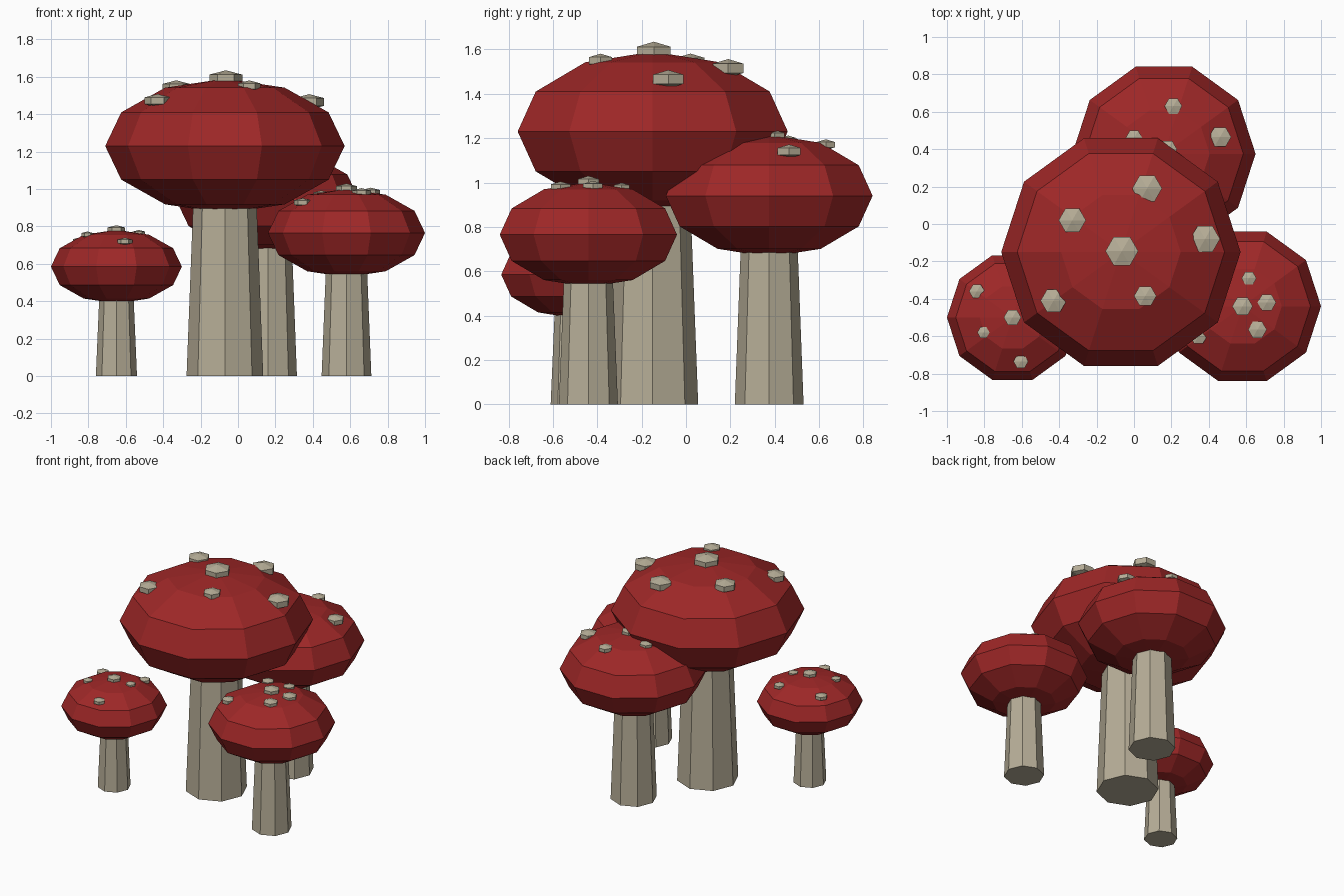
import bpy, bmesh, math

cube = bpy.data.objects.get("Cube")
if cube:
    bpy.data.objects.remove(cube, do_unlink=True)


def material(name, rgb):
    m = bpy.data.materials.new(name)
    m.use_nodes = True
    m.diffuse_color = (*rgb, 1)
    m.node_tree.nodes["Principled BSDF"].inputs["Base Color"].default_value = (*rgb, 1)
    return m


RED = material("cap red", (0.34, 0.02, 0.02))
CREAM = material("stem cream", (0.47, 0.42, 0.31))


def lathe(name, profile, sides, location, mat):
    """Revolve (radius, z) points into flat-shaded facets; a zero radius is a pole."""
    bm = bmesh.new()
    rings = []
    for r, z in profile:
        n = sides if r > 0 else 1
        angles = [math.tau * i / sides for i in range(n)]
        rings.append([bm.verts.new((r * math.cos(a), r * math.sin(a), z)) for a in angles])
    for low, high in zip(rings, rings[1:]):
        for i in range(sides):
            j = i + 1
            corners = [low[i % len(low)], low[j % len(low)],
                       high[j % len(high)], high[i % len(high)]]
            bm.faces.new(list(dict.fromkeys(corners)))
    bmesh.ops.recalc_face_normals(bm, faces=bm.faces)
    mesh = bpy.data.meshes.new(name)
    bm.to_mesh(mesh)
    bm.free()
    mesh.materials.append(mat)
    obj = bpy.data.objects.new(name, mesh)
    obj.location = location
    bpy.context.collection.objects.link(obj)
    return obj


def ball(radius, height, steps):
    """Squashed sphere profile from bottom pole to top pole."""
    pts = [(radius * math.sin(math.pi * k / steps), -height * math.cos(math.pi * k / steps))
           for k in range(1, steps)]
    return [(0, -height)] + pts + [(0, height)]


CAP_STEPS = 6
SQUASH = 0.5625


def cap_height(distance, radius):
    """Height of the faceted cap above its rim at a distance from its axis."""
    pts = ball(radius, radius * SQUASH, CAP_STEPS)[CAP_STEPS // 2:]
    for (r0, z0), (r1, z1) in zip(pts, pts[1:]):
        if r1 <= distance <= r0:
            return z0 + (z1 - z0) * (r0 - distance) / (r0 - r1)
    return 0


def mushroom(name, x, y, rim_z, cap_r, stem_r, spots):
    lathe(name + "_stem", [(0, 0), (stem_r, 0), (stem_r * 0.77, rim_z), (0, rim_z)],
          8, (x, y, 0), CREAM)
    lathe(name + "_cap", ball(cap_r, cap_r * SQUASH, CAP_STEPS), 10, (x, y, rim_z), RED)
    # Hexagonal warts sit upright on the cap surface
    for i, (sx, sy, r) in enumerate(spots):
        z = rim_z + cap_height(math.hypot(sx - x, sy - y), cap_r)
        lathe(f"{name}_spot_{i + 1}", ball(r / math.sin(math.pi / 3), r * 0.52, 3),
              6, (sx, sy, z), CREAM)


# Each spot: x, y, radius
mushroom("large_mushroom", -0.07, -0.15, 1.23, 0.64, 0.205, [
    (-0.065, -0.145, 0.088), (0.07, 0.19, 0.08), (0.38, -0.08, 0.08),
    (-0.33, 0.02, 0.073), (-0.43, -0.41, 0.07), (0.06, -0.385, 0.06)])
mushroom("back_mushroom", 0.16, 0.375, 0.94, 0.49, 0.155, [
    (0.18, 0.4, 0.05), (0.21, 0.63, 0.047), (0.46, 0.465, 0.06), (0.0, 0.46, 0.045)])
mushroom("front_mushroom", 0.58, -0.44, 0.765, 0.42, 0.133, [
    (0.58, -0.44, 0.055), (0.615, -0.29, 0.04), (0.71, -0.42, 0.05),
    (0.66, -0.565, 0.05), (0.345, -0.6, 0.046), (0.445, -0.29, 0.042)])
mushroom("small_mushroom", -0.65, -0.5, 0.585, 0.35, 0.11, [
    (-0.65, -0.5, 0.047), (-0.84, -0.36, 0.042), (-0.805, -0.58, 0.033),
    (-0.605, -0.735, 0.04), (-0.53, -0.32, 0.038), (-0.53, -0.48, 0.034)])
